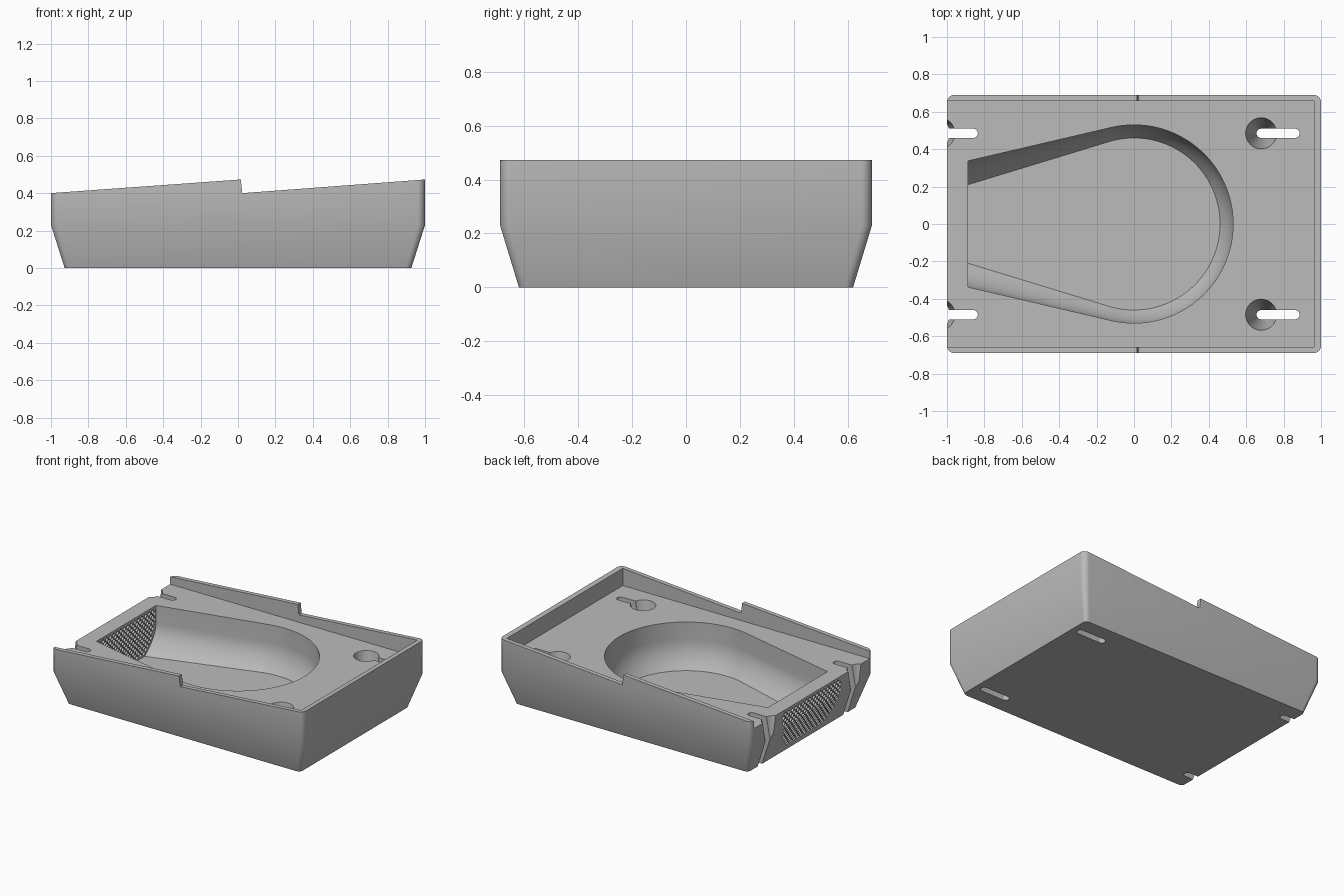
import bpy, bmesh, math

if "Cube" in bpy.data.objects:
    bpy.data.objects.remove(bpy.data.objects["Cube"])

grey = bpy.data.materials.new("plain_grey")
grey.diffuse_color = (0.5, 0.5, 0.5, 1)
grey.use_nodes = True
grey.node_tree.nodes["Principled BSDF"].inputs["Base Color"].default_value = grey.diffuse_color


def make_object(name, bm):
    bmesh.ops.recalc_face_normals(bm, faces=bm.faces)
    me = bpy.data.meshes.new(name)
    bm.to_mesh(me)
    bm.free()
    me.materials.append(grey)
    ob = bpy.data.objects.new(name, me)
    bpy.context.collection.objects.link(ob)
    return ob


def loft(bm, rings):
    """Skin a stack of closed rings and cap both ends."""
    vs = [[bm.verts.new(p) for p in ring] for ring in rings]
    n = len(vs[0])
    for a, b in zip(vs, vs[1:]):
        for i in range(n):
            bm.faces.new((a[i], a[(i + 1) % n], b[(i + 1) % n], b[i]))
    bm.faces.new(vs[0][::-1])
    bm.faces.new(vs[-1])


def rounded_rect(hx, hy, r, z, seg=8):
    pts = []
    for k, (sx, sy) in enumerate([(1, 1), (-1, 1), (-1, -1), (1, -1)]):
        for i in range(seg + 1):
            a = math.pi / 2 * (k + i / seg)
            pts.append((sx * (hx - r) + r * math.cos(a),
                        sy * (hy - r) + r * math.sin(a), z))
    return pts


def circle(cx, cy, r, z, n=40):
    return [(cx + r * math.cos(2 * math.pi * i / n),
             cy + r * math.sin(2 * math.pi * i / n), z) for i in range(n)]


def slot(x0, x1, y, r, z, seg=10):
    right = [(x1 + r * math.cos(a), y + r * math.sin(a), z)
             for a in (math.pi * (i / seg - 0.5) for i in range(seg + 1))]
    left = [(x0 - r * math.cos(a), y - r * math.sin(a), z)
            for a in (math.pi * (i / seg - 0.5) for i in range(seg + 1))]
    return right + left


def cut(body, bm):
    cutter = make_object("cutter", bm)
    cutter.hide_render = True
    mod = body.modifiers.new("cut", "BOOLEAN")
    mod.operation = "DIFFERENCE"
    mod.solver = "EXACT"
    mod.object = cutter
    bpy.context.view_layer.objects.active = body
    bpy.ops.object.modifier_apply(modifier=mod.name)
    bpy.data.objects.remove(cutter)


# Housing block, tapered towards the base
bm = bmesh.new()
loft(bm, [rounded_rect(0.927, 0.62, 0.03, 0),
          rounded_rect(1, 0.69, 0.04, 0.23),
          rounded_rect(1, 0.69, 0.04, 0.6)])
body = make_object("housing", bm)

# Sawtooth rim
bm = bmesh.new()
saw = [(-1.1, 0.393), (0.015, 0.473), (0.023, 0.4), (1, 0.473),
       (1.1, 0.48), (1.1, 0.8), (-1.1, 0.8)]
loft(bm, [[(x, y, z) for x, z in saw] for y in (-1, 1)])
cut(body, bm)

# Recessed deck, open at the left end
DECK = 0.347
bm = bmesh.new()
loft(bm, [[(-1.2, -0.658, z), (0.963, -0.658, z), (0.963, 0.658, z), (-1.2, 0.658, z)]
          for z in (DECK, 0.9)])
cut(body, bm)

# Bowl: round at one end, narrowing to a flat end wall
END, FLOOR, BEND = -0.888, 0.03, 0.22


def bowl_size(z):
    f = max(0, (BEND - z) / (BEND - FLOOR)) ** 2
    return 0.53 - 0.07 * f, 0.337 - 0.127 * f


def bowl_ring(z, seg=64):
    r, w = bowl_size(z)
    t = math.atan2(w, END) - math.acos(r / math.hypot(END, w))
    arc = [(r * math.cos(a), r * math.sin(a), z)
           for a in (-t + 2 * t * i / seg for i in range(seg + 1))]
    return [(END, -w, z)] + arc + [(END, w, z)]


bm = bmesh.new()
levels = [FLOOR + (BEND - FLOOR) * i / 8 for i in range(9)] + [0.6]
loft(bm, [bowl_ring(z) for z in levels])
cut(body, bm)

# Keyhole mounting slots with conical lead-ins
for x in (0.68, -1.04):
    for y in (-0.485, 0.485):
        bm = bmesh.new()
        loft(bm, [circle(x, y, 0.025, 0.01), circle(x, y, 0.083, DECK),
                  circle(x, y, 0.083, DECK + 0.02)])
        cut(body, bm)
        bm = bmesh.new()
        loft(bm, [slot(x, x + 0.18, y, 0.025, z) for z in (-0.1, DECK + 0.05)])
        cut(body, bm)

# Perforated end wall: staggered diamond holes
bm = bmesh.new()
PITCH, R = 0.04, 0.0165
for row in range(14):
    z = 0.055 + row * PITCH / 2
    limit = bowl_size(z - R)[1] - R
    for col in range(-9, 10):
        y = (col + 0.5 * (row % 2)) * PITCH
        if abs(y) < limit:
            loft(bm, [[(x, y + R, z), (x, y, z + R), (x, y - R, z), (x, y, z - R)]
                      for x in (-1.1, -0.85)])
cut(body, bm)

# Smooth curved walls, keep the crisp edges
bpy.ops.object.select_all(action="DESELECT")
body.select_set(True)
bpy.context.view_layer.objects.active = body
bpy.ops.object.shade_smooth_by_angle(angle=math.radians(30))
